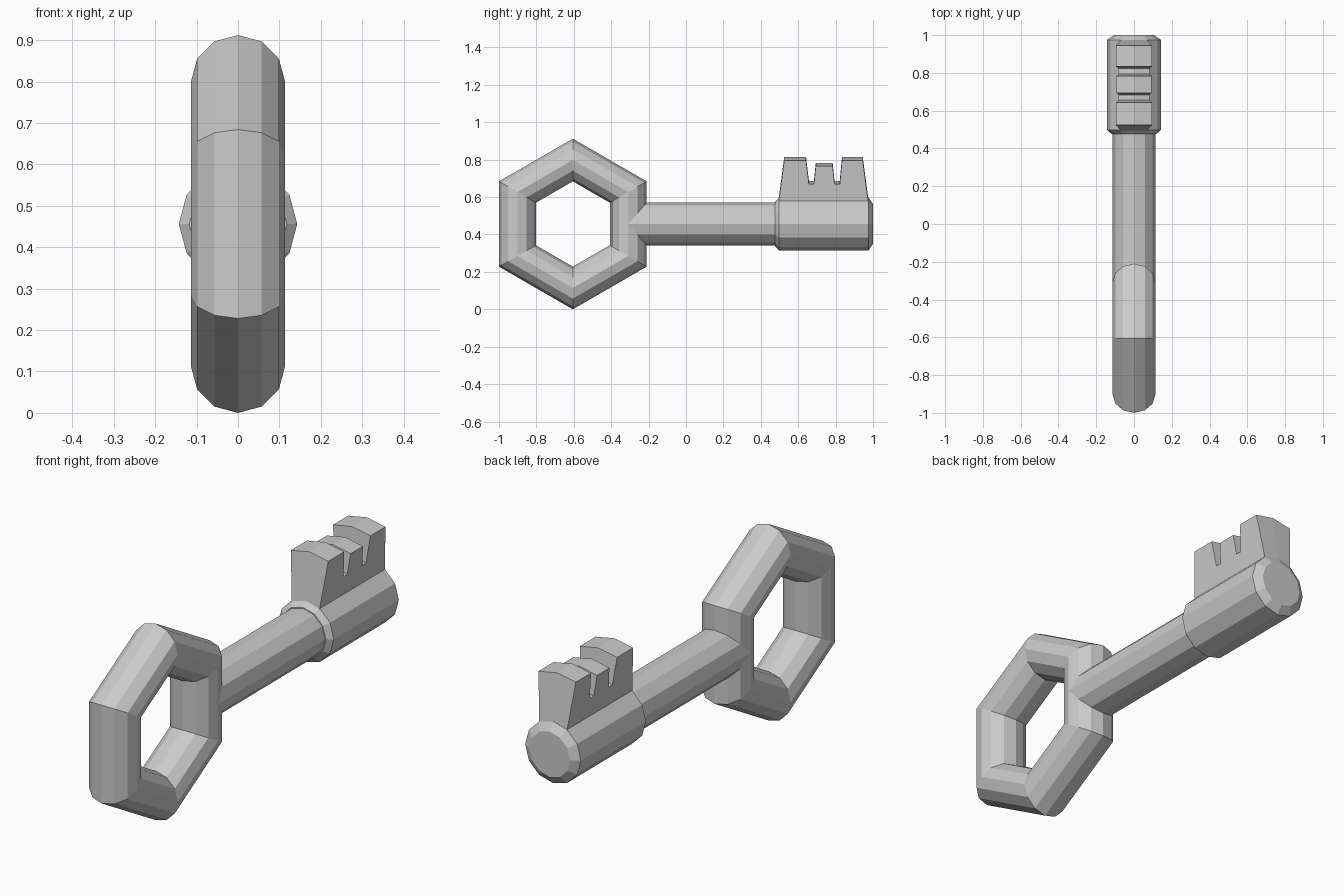
import bpy, bmesh
from math import pi, sin, cos

if "Cube" in bpy.data.objects:
    bpy.data.objects.remove(bpy.data.objects["Cube"])

CZ = 0.456      # height of the key's axis
SIDES = 12


def make_object(name, bm):
    bmesh.ops.recalc_face_normals(bm, faces=bm.faces)
    mesh = bpy.data.meshes.new(name)
    bm.to_mesh(mesh)
    bm.free()
    obj = bpy.data.objects.new(name, mesh)
    bpy.context.collection.objects.link(obj)
    return obj


def bridge(bm, a, b):
    n = len(a)
    for i in range(n):
        j = (i + 1) % n
        bm.faces.new((a[i], a[j], b[j], b[i]))


def lathe_y(name, stations):
    """Twelve-sided rod along y through (y, radius) stations, capped."""
    bm = bmesh.new()
    rings = [[bm.verts.new((r * cos(2 * pi * k / SIDES), y,
                            CZ + r * sin(2 * pi * k / SIDES)))
              for k in range(SIDES)] for y, r in stations]
    for a, b in zip(rings, rings[1:]):
        bridge(bm, a, b)
    bm.faces.new(rings[0])
    bm.faces.new(rings[-1])
    return make_object(name, bm)


# Hexagonal bow
bpy.ops.mesh.primitive_torus_add(major_segments=6, minor_segments=SIDES,
                                 major_radius=0.342, minor_radius=0.114,
                                 location=(0, -0.605, CZ),
                                 rotation=(0, pi / 2, 0))
bpy.context.object.name = "bow_ring"

# Shaft and thicker bevelled barrel
lathe_y("shaft", [(-0.309, 0.114), (0.49, 0.114)])
lathe_y("barrel", [(0.476, 0.118), (0.498, 0.143), (0.975, 0.143), (1.0, 0.105)])

# Toothed bit: side profile (y, ridge z), flaring upward with a ridged top
profile = [(0.495, 0.588), (0.525, 0.813), (0.642, 0.813), (0.657, 0.687),
           (0.684, 0.687), (0.694, 0.783), (0.784, 0.783), (0.794, 0.687),
           (0.822, 0.687), (0.834, 0.813), (0.945, 0.813), (0.975, 0.588)]
bm = bmesh.new()
columns = []
for side in (-1, 0, 1):
    column = []
    for y, z in profile:
        half = 0.072 + (z - 0.6) / 0.213 * 0.024
        column.append(bm.verts.new((side * half, y, z - 0.018 * abs(side))))
    columns.append(column)
bridge(bm, columns[0], columns[1])
bridge(bm, columns[1], columns[2])
bm.faces.new(columns[0])
bm.faces.new(columns[2])
make_object("toothed_bit", bm)
